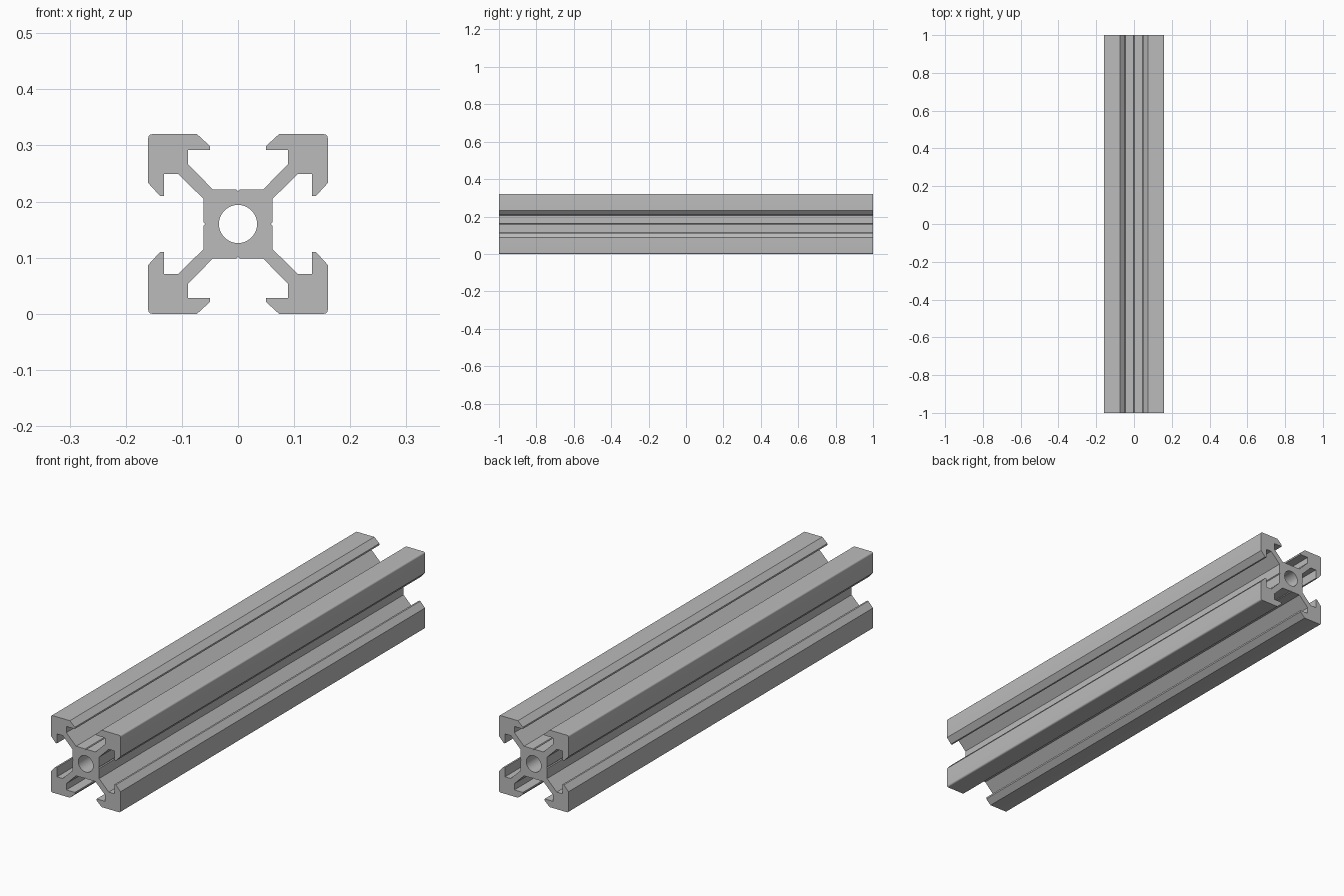
import bpy
import bmesh
import math
from mathutils import Vector

cube = bpy.data.objects.get("Cube")
if cube:
    bpy.data.objects.remove(cube, do_unlink=True)

HALF = 0.16        # half of the square section
LENGTH = 2.0
BORE = 0.034       # radius of the central hole
ROUND = 0.007      # outer corner radius

# One eighth of the section: groove floor, arm, lip, then the rounded corner
eighth = [(0, 0.058), (0.003, 0.0615), (0.0446, 0.0615), (0.089, 0.106),
          (0.089, 0.132), (0.05, 0.132), (0.05, 0.139), (0.073, HALF)]
for step in range(5):
    a = math.radians(90 - step * 11.25)
    c = HALF - ROUND
    eighth.append((c + ROUND * math.cos(a), c + ROUND * math.sin(a)))

# Reflect in the diagonal, then turn the quarter round the centre
quarter = eighth + [(z, x) for x, z in reversed(eighth[1:-1])]
outline = []
for turn in range(4):
    outline += quarter
    quarter = [(z, -x) for x, z in quarter]

bore = [(BORE * math.cos(math.tau * i / 48), BORE * math.sin(math.tau * i / 48))
        for i in range(48)]

# Fill the section between outline and bore, then extrude along y
bm = bmesh.new()
edges = []
for loop in (outline, bore):
    verts = [bm.verts.new((x, -LENGTH / 2, z + HALF)) for x, z in loop]
    edges += [bm.edges.new((v, verts[i - 1])) for i, v in enumerate(verts)]
bmesh.ops.triangle_fill(bm, edges=edges, use_beauty=True, normal=(0, -1, 0))
result = bmesh.ops.extrude_face_region(bm, geom=bm.faces[:], use_keep_orig=True)
moved = [g for g in result["geom"] if isinstance(g, bmesh.types.BMVert)]
bmesh.ops.translate(bm, verts=moved, vec=Vector((0, LENGTH, 0)))
bmesh.ops.recalc_face_normals(bm, faces=bm.faces[:])

mesh = bpy.data.meshes.new("slotted_rail")
bm.to_mesh(mesh)
bm.free()
rail = bpy.data.objects.new("slotted_rail", mesh)
bpy.context.collection.objects.link(rail)

# Plain aluminium grey
grey = bpy.data.materials.new("aluminium_grey")
grey.use_nodes = True
colour = (0.5, 0.5, 0.5, 1)
grey.diffuse_color = colour
grey.node_tree.nodes["Principled BSDF"].inputs["Base Color"].default_value = colour
mesh.materials.append(grey)

bpy.ops.object.select_all(action='DESELECT')
rail.select_set(True)
bpy.context.view_layer.objects.active = rail
bpy.ops.object.shade_smooth_by_angle(angle=math.radians(30))
